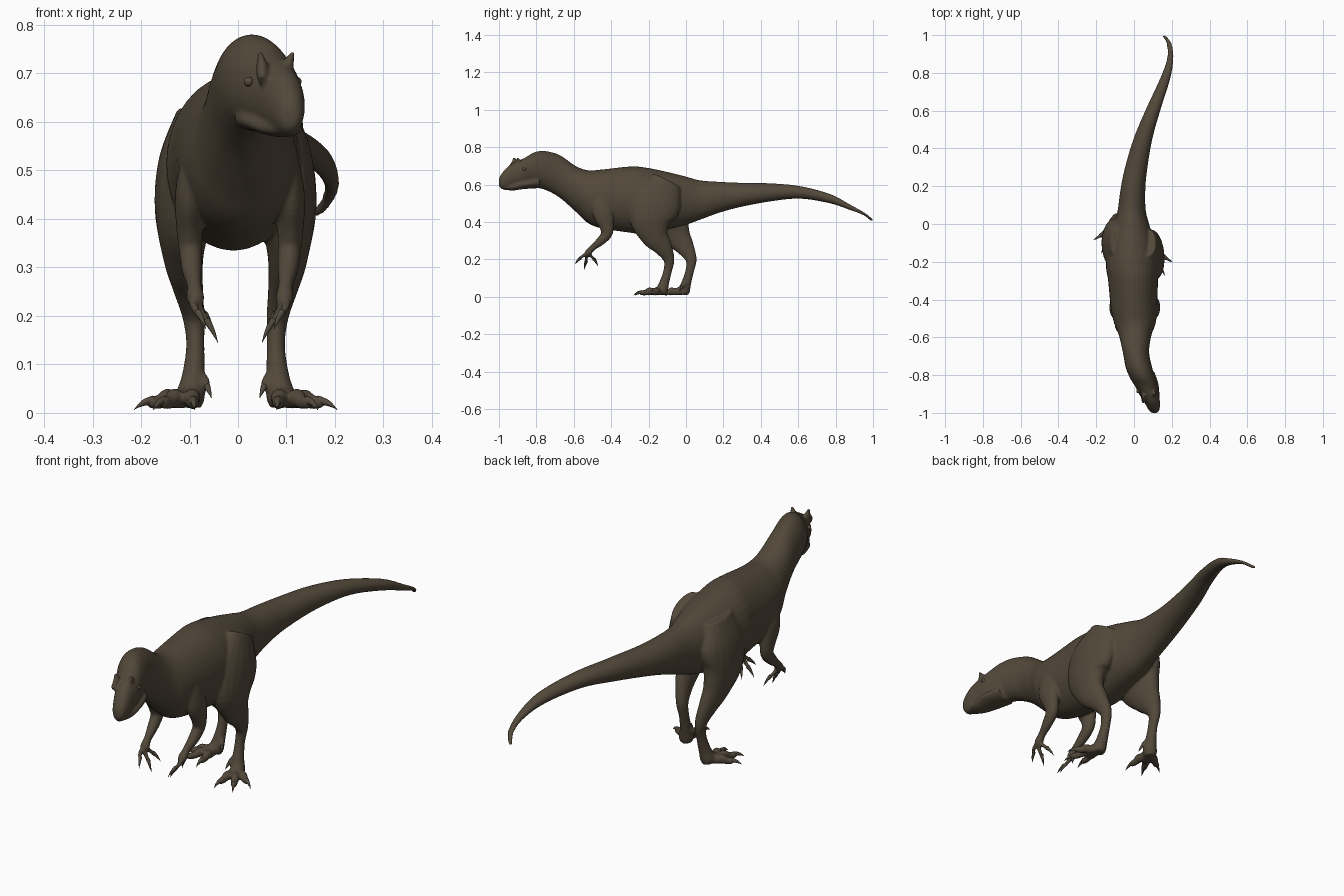
import bpy, bmesh, math
from mathutils import Vector

if "Cube" in bpy.data.objects:
    bpy.data.objects.remove(bpy.data.objects["Cube"])

SKIN = bpy.data.materials.new("hide")
SKIN.diffuse_color = (0.085, 0.065, 0.042, 1)
SKIN.use_nodes = True
SKIN.node_tree.nodes["Principled BSDF"].inputs["Base Color"].default_value = SKIN.diffuse_color
CLAW = bpy.data.materials.new("claw")
CLAW.diffuse_color = (0.09, 0.072, 0.05, 1)
CLAW.use_nodes = True
CLAW.node_tree.nodes["Principled BSDF"].inputs["Base Color"].default_value = CLAW.diffuse_color


def spline(pts, steps):
    """Catmull-Rom through tuples of any length."""
    out = []
    for i in range(len(pts) - 1):
        a, b, c, d = (pts[max(0, min(len(pts) - 1, i + k))] for k in (-1, 0, 1, 2))
        for s in range(steps):
            t = s / steps
            out.append([0.5 * (2*q + (r-p)*t + (2*p-5*q+4*r-w)*t*t + (3*q-p-3*r+w)*t**3)
                        for p, q, r, w in zip(a, b, c, d)])
    return out + [list(pts[-1])]


def loft(name, pts, tangent=None, sides=20, steps=5, mat=SKIN):
    """Tube through (x, y, z, half width, half depth) stations."""
    st = spline(pts, steps)
    bm = bmesh.new()
    rings = []
    for i, s in enumerate(st):
        c = Vector(s[:3])
        t = tangent or (Vector(st[min(i+1, len(st)-1)][:3]) - Vector(st[max(i-1, 0)][:3])).normalized()
        u = (Vector((1, 0, 0)) - t * t.x).normalized()
        v = t.cross(u)
        ring = []
        for k in range(sides):
            a = 2 * math.pi * k / sides
            ring.append(bm.verts.new(c + u * math.cos(a) * max(s[3], .001) + v * math.sin(a) * max(s[4], .001)))
        rings.append(ring)
    for r, q in zip(rings, rings[1:]):
        for k in range(sides):
            bm.faces.new((r[k], r[(k+1) % sides], q[(k+1) % sides], q[k]))
    bm.faces.new(rings[0])
    bm.faces.new(rings[-1])
    bmesh.ops.recalc_face_normals(bm, faces=bm.faces[:])
    for f in bm.faces:
        f.smooth = True
    me = bpy.data.meshes.new(name)
    bm.to_mesh(me)
    bm.free()
    me.materials.append(mat)
    ob = bpy.data.objects.new(name, me)
    bpy.context.collection.objects.link(ob)
    return ob


# Head, trunk and tail: y, x, top, bottom, half width
profile = [
    (-1.0, .108, .632, .592, .014), (-.985, .106, .66, .576, .028), (-.95, .098, .698, .57, .04),
    (-.91, .085, .722, .575, .048), (-.86, .066, .745, .583, .06), (-.81, .043, .773, .582, .067),
    (-.755, .025, .78, .573, .07), (-.675, .01, .758, .53, .07), (-.59, .006, .7, .455, .086),
    (-.525, .005, .677, .395, .11), (-.45, 0, .681, .366, .122), (-.3, -.005, .697, .343, .132),
    (-.22, -.01, .692, .335, .138), (-.1, -.012, .668, .36, .122), (0, -.012, .643, .385, .092),
    (.075, -.012, .623, .412, .074), (.18, -.006, .615, .45, .066), (.29, .01, .61, .48, .06),
    (.45, .047, .607, .51, .05), (.61, .103, .592, .525, .039), (.77, .165, .55, .5, .027),
    (.875, .192, .495, .465, .017), (.95, .187, .453, .436, .014), (.985, .168, .427, .409, .012),
    (1.0, .155, .416, .405, .007)]
skin = [loft("body", [(x, y, (a+b)/2, w, (a-b)/2) for y, x, a, b, w in profile],
             tangent=Vector((0, 1, 0)), sides=32)]

# Brow horns and cheek ridges
for n, (x0, x1, y) in enumerate([(.102, .113, -.885), (.05, .045, -.905)]):
    skin.append(loft("brow_horn", [(x0, y-.035, .685, .01, .016), (x0, y-.012, .712, .013, .02),
                                   (x1, y-.015, .745, .004, .006)], sides=10))
# Lower jaw
skin.append(loft("jaw", [(.106, -.975, .585, .02, .01), (.095, -.93, .588, .042, .02),
                         (.075, -.87, .6, .06, .024), (.05, -.8, .61, .062, .03)], sides=16))


def curved_claw(name, base, direction, length, drop, r):
    d = Vector(direction)
    p = [tuple(Vector(base) + d * length * t + Vector((0, 0, -drop * t * t))) + (r * (1-t)**.7, r * 1.2 * (1-t)**.7)
         for t in (0, .35, .7, 1)]
    return loft(name, p, sides=8, steps=3, mat=CLAW)


# Hind legs: x, y, z, half width, half depth; the left one steps forward
leg = [(.085, -.1, .62, .04, .08), (.103, -.105, .52, .06, .13), (.112, -.095, .42, .06, .118),
       (.113, -.05, .33, .043, .077), (.104, -.005, .265, .032, .05), (.092, .027, .2, .023, .03),
       (.088, .02, .14, .019, .023), (.092, .002, .075, .024, .026), (.098, -.01, .035, .03, .032),
       (.1, -.012, .012, .024, .026)]
for side in (-1, 1):
    def place(x, y, z):
        shift = -.118 * min(1, max(0, (.62 - z) / .26)) if side > 0 else 0
        return (side * x - (.01 if side > 0 else 0), y + shift, z)
    skin.append(loft("hind_leg", [place(*p[:3]) + p[3:] for p in leg]))
    # Three spread toes with claws
    for deg, ln in ((58, .095), (28, .12), (-3, .11)):
        a = math.radians(deg)
        dx, dy = math.sin(a), -math.cos(a)
        along = lambda t, z: place(.098 + dx * t, -.012 + dy * t, z)
        skin.append(loft("toe", [along(0, .036) + (.02, .024), along(ln*.45, .027) + (.017, .019),
                                 along(ln*.6, .031) + (.018, .02), along(ln*.8, .022) + (.014, .015),
                                 along(ln, .022) + (.012, .014), along(ln+.012, .02) + (.006, .007)], sides=12))
        curved_claw("toe_claw", along(ln-.003, .025), (side*dx, dy, 0), .045, .018, .009)
    # Raised inner toe
    skin.append(loft("inner_toe", [place(.088, .008, .085) + (.012, .012), place(.07, -.01, .07) + (.01, .011),
                                   place(.063, -.022, .052) + (.008, .009)], sides=10))
    curved_claw("inner_claw", place(.064, -.02, .055), (-side*.3, -.5, -.6), .03, .006, .007)

    # Arms
    m = lambda x, y, z: (side * x + (.008 if side > 0 else 0), y, z)
    skin.append(loft("arm", [m(*p[:3]) + p[3:] for p in (
        (.085, -.46, .53, .03, .05), (.1, -.445, .45, .03, .055), (.1, -.425, .38, .027, .04),
        (.098, -.425, .335, .024, .03), (.095, -.46, .295, .021, .023), (.09, -.5, .262, .015, .017),
        (.088, -.522, .238, .019, .018), (.084, -.53, .222, .013, .013))]))
    # Fingers
    for bx, tip in ((.09, (.082, -.567, .205)), (.083, (.064, -.535, .188)), (.08, (.068, -.49, .2))):
        b, t = Vector(m(bx, -.52, .235)), Vector(m(*tip))
        mid = b.lerp(t, .5) + Vector((side*.006, -.004, .002))
        skin.append(loft("finger", [tuple(b) + (.01, .01), tuple(mid) + (.009, .009), tuple(t) + (.008, .008)],
                         sides=10))
        d = (t - b).normalized()
        curved_claw("finger_claw", t - d * .004, (d.x - side * .3, d.y, d.z), .036, .014, .008)

# Eyes
for x, y in ((.121, -.865), (.022, -.885)):
    bpy.ops.mesh.primitive_uv_sphere_add(segments=16, ring_count=10, radius=.01, location=(x, y, .683))
    eye = bpy.context.object
    eye.name = "eye"
    eye.data.materials.append(CLAW)
    bpy.ops.object.shade_smooth()

# Fuse the skin into one continuous smooth surface
bpy.ops.object.select_all(action='DESELECT')
for ob in skin:
    ob.select_set(True)
body = skin[0]
bpy.context.view_layer.objects.active = body
bpy.ops.object.join()
body.name = "body"
rm = body.modifiers.new("fuse", 'REMESH')
rm.mode = 'VOXEL'
rm.voxel_size = .0055
rm.use_smooth_shade = True
sm = body.modifiers.new("soften", 'SMOOTH')
sm.factor = .5
sm.iterations = 5
